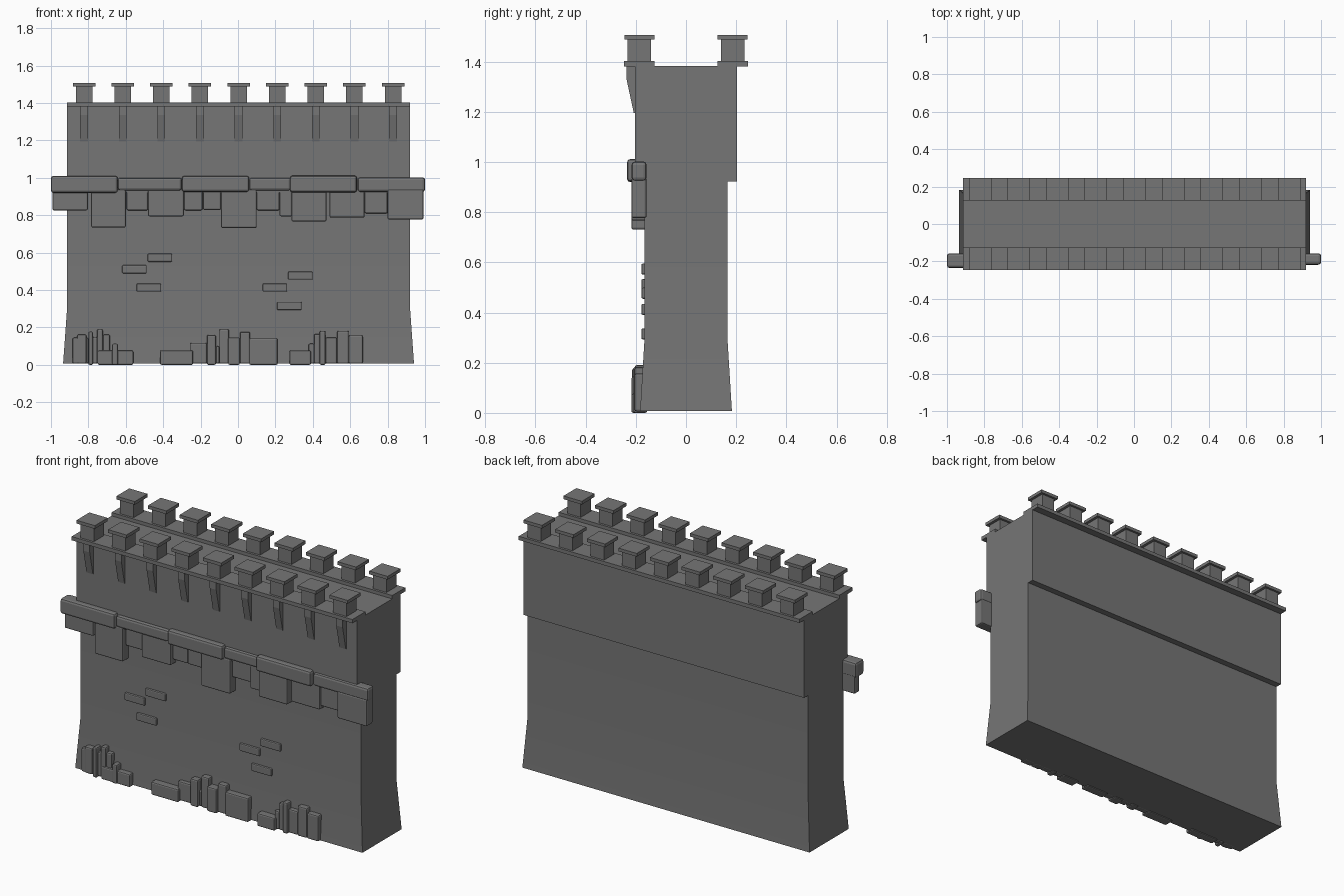
import bpy, bmesh
from math import radians

stone = bpy.data.materials.new("dark_stone")
stone.diffuse_color = (0.18, 0.18, 0.18, 1)


def add_object(name, bm, bevel=0.0):
    bmesh.ops.recalc_face_normals(bm, faces=bm.faces)
    me = bpy.data.meshes.new(name)
    bm.to_mesh(me)
    bm.free()
    me.materials.append(stone)
    ob = bpy.data.objects.new(name, me)
    bpy.context.collection.objects.link(ob)
    if bevel:
        mod = ob.modifiers.new("bevel", 'BEVEL')
        mod.width, mod.segments = bevel, 2
    return ob


def loft(bm, rings):
    """Skin a closed solid through rings of equal vertex count."""
    loops = [[bm.verts.new(p) for p in r] for r in rings]
    for a, b in zip(loops, loops[1:]):
        for i in range(len(a)):
            j = (i + 1) % len(a)
            bm.faces.new((a[i], a[j], b[j], b[i]))
    bm.faces.new(loops[0][::-1])
    bm.faces.new(loops[-1])


def rect(x0, x1, y0, y1, z):
    return [(x0, y0, z), (x1, y0, z), (x1, y1, z), (x0, y1, z)]


def box(bm, x0, x1, y0, y1, z0, z1):
    loft(bm, [rect(x0, x1, y0, y1, z0), rect(x0, x1, y0, y1, z1)])


# wall body: flared foot, straight shaft, thicker upper storey
CX = 0.003
bm = bmesh.new()
sections = [(0.007, 0.938, 0.183), (0.30, 0.917, 0.165), (0.922, 0.917, 0.165),
            (0.922, 0.917, 0.203), (1.383, 0.917, 0.203)]
loft(bm, [rect(CX - hx, CX + hx, -hy, hy, z) for z, hx, hy in sections])
body = add_object("wall_body", bm)
bpy.context.view_layer.objects.active = body
body.select_set(True)
bpy.ops.object.shade_smooth_by_angle(angle=radians(30))

# parapet ledges along both edges, with nine capped merlons each
ledges, merlons, caps = bmesh.new(), bmesh.new(), bmesh.new()
centres = [CX + 0.2065 * i for i in range(-4, 5)]
for s in (-1, 1):
    y = 0.186 * s
    box(ledges, CX - 0.917, CX + 0.917, y - 0.061, y + 0.061, 1.381, 1.403)
    for x in centres:
        box(merlons, x - 0.044, x + 0.044, y - 0.047, y + 0.047, 1.403, 1.488)
        box(caps, x - 0.06, x + 0.06, y - 0.06, y + 0.06, 1.488, 1.507)
add_object("parapet_ledges", ledges)
add_object("merlons", merlons)
add_object("merlon_caps", caps)

# tapered brackets under the front ledge
bm = bmesh.new()
profile = [(-0.195, 1.382), (-0.238, 1.382), (-0.238, 1.335), (-0.208, 1.195), (-0.195, 1.195)]
for x in centres:
    loft(bm, [[(x + d, y, z) for y, z in profile] for d in (-0.021, 0.021)])
add_object("brackets", bm)

# upper course of long, slightly uneven stones: x0, x1, z0, z1, front y
bm = bmesh.new()
for x0, x1, z0, z1, y in [
        (-1.0, -0.643, 0.92, 1.01, -0.235), (-0.643, -0.30, 0.932, 1.0, -0.225),
        (-0.30, 0.06, 0.925, 1.01, -0.235), (0.06, 0.283, 0.932, 1.0, -0.22),
        (0.278, 0.636, 0.922, 1.012, -0.235), (0.64, 1.0, 0.925, 1.002, -0.217)]:
    box(bm, x0, x1, y, -0.157, z0, z1)
add_object("string_course_stones", bm, 0.013)

# hanging stones below the course: x0, x1, bottom z, front y
bm = bmesh.new()
for x0, x1, z0, y in [
        (-0.992, -0.803, 0.826, -0.205), (-0.785, -0.60, 0.734, -0.218),
        (-0.595, -0.481, 0.826, -0.20), (-0.481, -0.29, 0.794, -0.215),
        (-0.288, -0.19, 0.826, -0.20), (-0.187, -0.09, 0.828, -0.205),
        (-0.09, 0.10, 0.731, -0.218), (0.10, 0.222, 0.826, -0.20),
        (0.222, 0.29, 0.794, -0.205), (0.286, 0.473, 0.767, -0.218),
        (0.49, 0.677, 0.787, -0.205), (0.677, 0.80, 0.81, -0.20),
        (0.80, 0.992, 0.777, -0.218)]:
    box(bm, x0, x1, y, -0.157, z0, 0.937)
add_object("hanging_stones", bm, 0.008)

# loose bricks standing proud of the front face: left x, bottom z
bm = bmesh.new()
for x, z in [(-0.483, 0.551), (-0.619, 0.489), (-0.542, 0.391),
             (0.268, 0.455), (0.132, 0.391), (0.209, 0.293)]:
    box(bm, x, x + 0.131, -0.178, -0.155, z, z + 0.044)
add_object("face_bricks", bm, 0.006)

# broken stones along the foot: x0, x1, top z, front y
bm = bmesh.new()
for x0, x1, z1, y in [
        (-0.885, -0.80, 0.145, -0.20), (-0.86, -0.81, 0.162, -0.205),
        (-0.80, -0.775, 0.178, -0.215), (-0.778, -0.752, 0.15, -0.20),
        (-0.754, -0.722, 0.19, -0.205), (-0.722, -0.685, 0.162, -0.20),
        (-0.673, -0.641, 0.113, -0.217), (-0.75, -0.56, 0.077, -0.21),
        (-0.417, -0.24, 0.077, -0.218), (-0.255, -0.166, 0.118, -0.20),
        (-0.166, -0.118, 0.16, -0.21), (-0.118, -0.10, 0.10, -0.198),
        (-0.10, -0.048, 0.19, -0.205), (-0.053, 0.01, 0.146, -0.217),
        (0.01, 0.065, 0.176, -0.205), (0.06, 0.212, 0.142, -0.21),
        (0.275, 0.39, 0.077, -0.218), (0.377, 0.408, 0.113, -0.20),
        (0.406, 0.438, 0.165, -0.20), (0.436, 0.468, 0.182, -0.21),
        (0.468, 0.53, 0.146, -0.20), (0.53, 0.592, 0.182, -0.205),
        (0.592, 0.667, 0.158, -0.205)]:
    box(bm, x0, x1, y, -0.155, 0.0 if y < -0.207 else 0.006, z1)
add_object("foot_stones", bm, 0.008)
